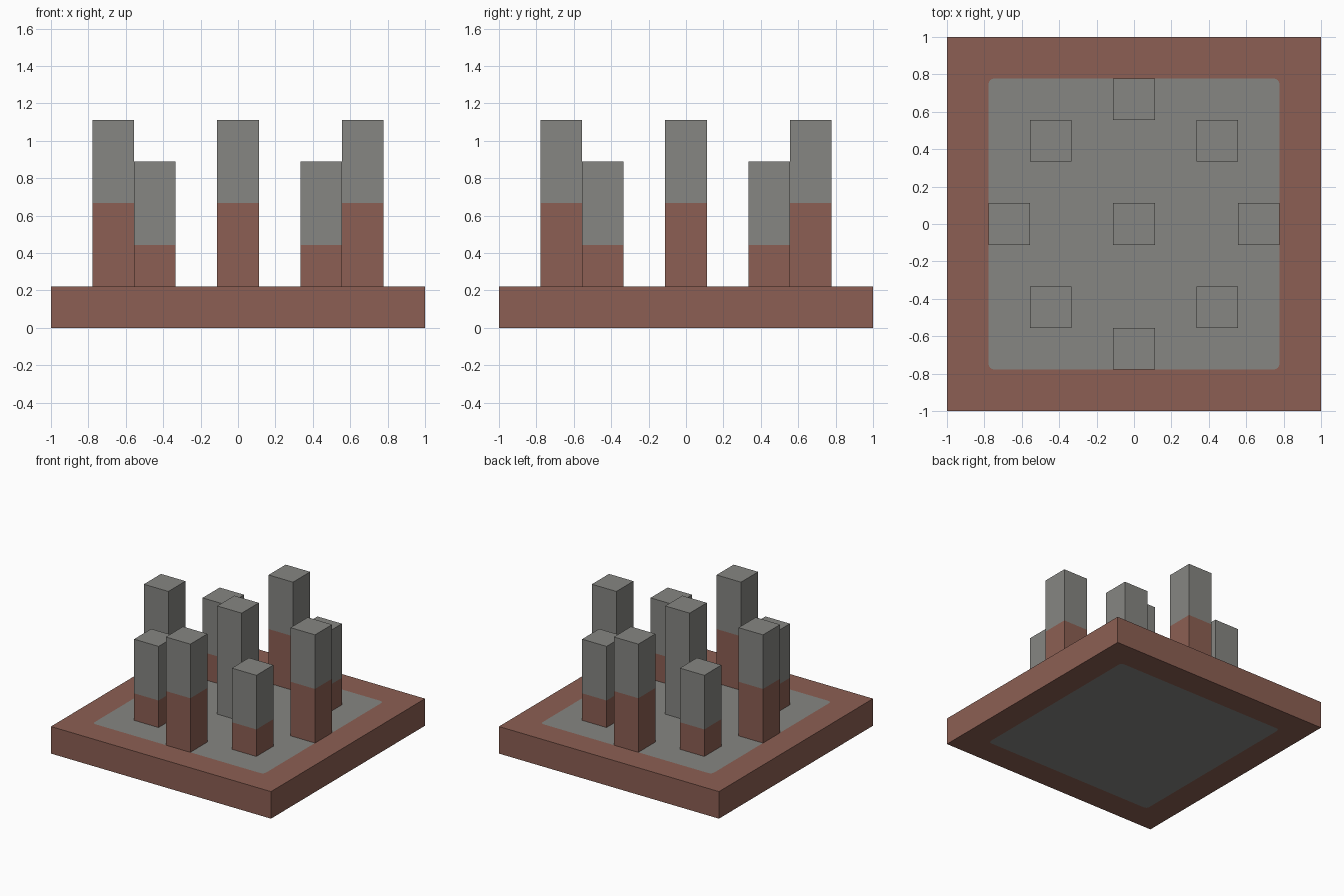
import bpy, bmesh
from math import sin, cos, pi

cube = bpy.data.objects.get("Cube")
if cube:
    bpy.data.objects.remove(cube, do_unlink=True)

U = 2 / 9          # module: the slab is nine units wide
BASE = U           # slab height


def material(name, rgb):
    linear = [((c / 255 + 0.055) / 1.055) ** 2.4 for c in rgb] + [1.0]
    mat = bpy.data.materials.new(name)
    mat.use_nodes = True
    mat.diffuse_color = linear
    node = mat.node_tree.nodes["Principled BSDF"]
    node.inputs["Base Color"].default_value = linear
    node.inputs["Roughness"].default_value = 0.9
    return mat


BRICK = material("brick_red", (140, 95, 83))
STONE = material("stone_grey", (134, 134, 130))


def add_object(name, bm):
    bmesh.ops.recalc_face_normals(bm, faces=bm.faces[:])
    mesh = bpy.data.meshes.new(name)
    bm.to_mesh(mesh)
    bm.free()
    mesh.materials.append(BRICK)
    mesh.materials.append(STONE)
    obj = bpy.data.objects.new(name, mesh)
    bpy.context.collection.objects.link(obj)
    return obj


def slab():
    """Square slab with a flush round-cornered stone panel above and below."""
    bm = bmesh.new()
    half, radius, steps = 3.5 * U, 0.03, 4
    signs = [(1, 1), (-1, 1), (-1, -1), (1, -1)]
    rings = []
    for z in (0, BASE):
        outer = [bm.verts.new((sx, sy, z)) for sx, sy in signs]
        arcs = []
        for i, (sx, sy) in enumerate(signs):
            cx, cy = sx * (half - radius), sy * (half - radius)
            angles = [(i + k / steps) * pi / 2 for k in range(steps + 1)]
            arcs.append([bm.verts.new((cx + radius * cos(a), cy + radius * sin(a), z))
                         for a in angles])
        bm.faces.new([v for arc in arcs for v in arc]).material_index = 1
        for i in range(4):
            j = (i + 1) % 4
            for a, b in zip(arcs[i], arcs[i][1:]):
                bm.faces.new((outer[i], b, a))
            bm.faces.new((outer[i], outer[j], arcs[j][0], arcs[i][-1]))
        rings.append(outer)
    low, high = rings
    for i in range(4):
        j = (i + 1) % 4
        bm.faces.new((low[i], low[j], high[j], high[i]))
    add_object("base_slab", bm)


def pillar(name, x, y, height, brick_height):
    """Square pillar, brick up to brick_height and stone above."""
    bm = bmesh.new()
    bmesh.ops.create_cube(bm, size=1)
    for v in bm.verts:
        v.co = (x + v.co.x * U, y + v.co.y * U, BASE + (v.co.z + 0.5) * height)
    split = BASE + brick_height
    if brick_height:
        bmesh.ops.bisect_plane(bm, geom=bm.verts[:] + bm.edges[:] + bm.faces[:],
                               plane_co=(0, 0, split), plane_no=(0, 0, 1))
    for f in bm.faces:
        f.material_index = int(f.calc_center_median().z > split or not brick_height)
    add_object(name, bm)


slab()

# Centre pillar, all stone
pillar("centre_pillar", 0, 0, 4 * U, 0)

# Tall pillars on the four sides
for name, x, y in (("front", 0, -1), ("back", 0, 1), ("left", 1, 0), ("right", -1, 0)):
    pillar(name + "_tall_pillar", x * 3 * U, y * 3 * U, 4 * U, 2 * U)

# Short pillars on the diagonals
for side, x in (("left", 1), ("right", -1)):
    for end, y in (("front", -1), ("back", 1)):
        pillar(f"{end}_{side}_short_pillar", x * 2 * U, y * 2 * U, 3 * U, U)
